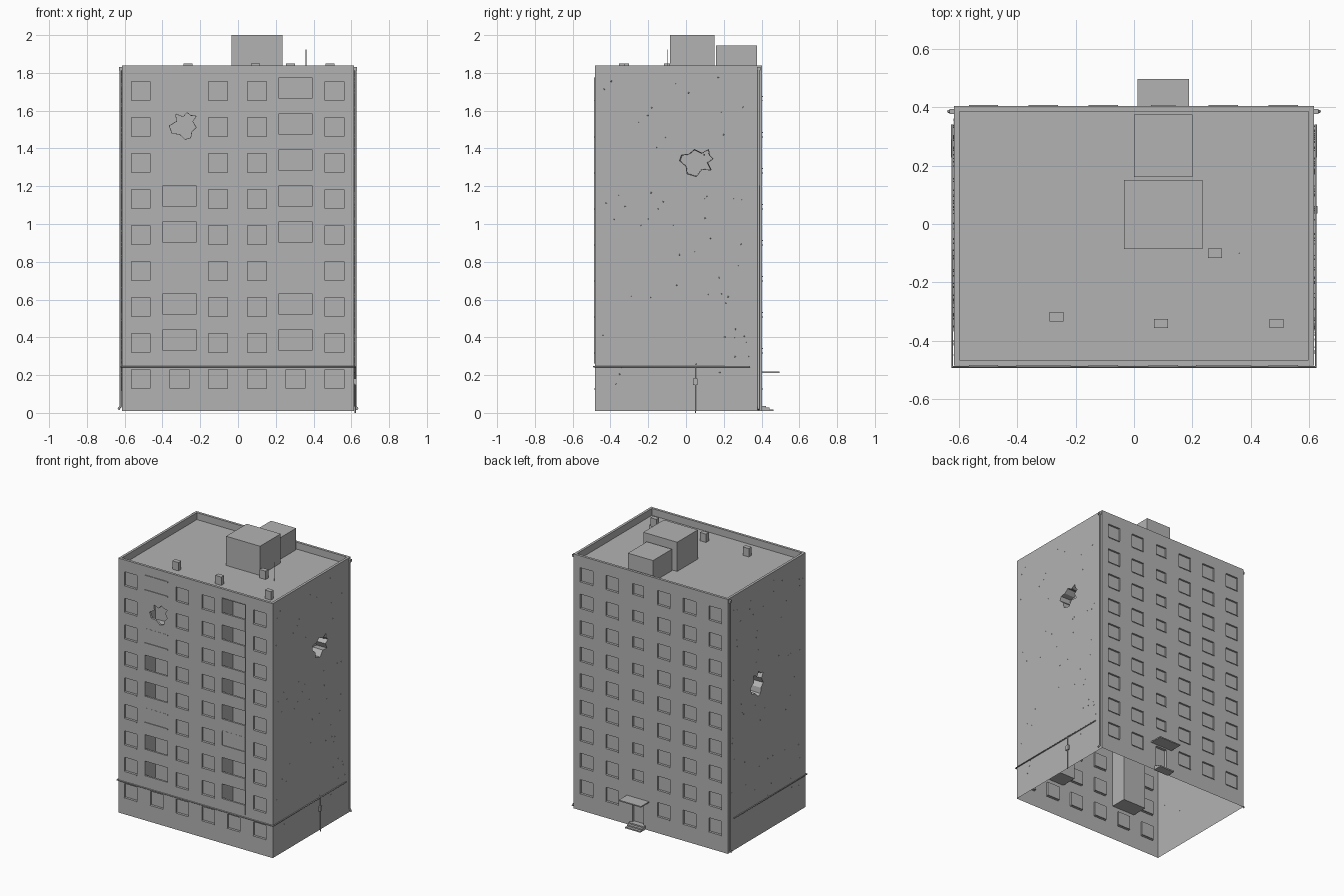
import bpy, bmesh, math, random
from mathutils import Matrix, Vector

if "Cube" in bpy.data.objects:
    bpy.data.objects.remove(bpy.data.objects["Cube"])

concrete = bpy.data.materials.new("concrete_grey")
concrete.use_nodes = True
GREY = (0.45, 0.45, 0.45, 1)
concrete.diffuse_color = GREY
concrete.node_tree.nodes["Principled BSDF"].inputs["Base Color"].default_value = GREY

LEFT, RIGHT, FRONT, BACK = -0.615, 0.615, -0.483, 0.403
BASE, TOP, ROOF = 0.01, 1.84, 1.79
COLUMNS = [-0.515, -0.31, -0.105, 0.1, 0.305, 0.51]
FLOORS = [0.37 + 0.1907 * i for i in range(8)]
LOGGIAS = {COLUMNS[1]: (2, 5, 6, 7), COLUMNS[4]: (2,)}  # glazed floors per column


def box(bm, x0, x1, y0, y1, z0, z1):
    size = Vector((x1 - x0, y1 - y0, z1 - z0))
    mid = Vector((x0 + x1, y0 + y1, z0 + z1)) / 2
    bmesh.ops.create_cube(bm, size=1, matrix=Matrix.Translation(mid) @ Matrix.Diagonal(size.to_4d()))


def finish(bm, name):
    mesh = bpy.data.meshes.new(name)
    bm.to_mesh(mesh)
    bm.free()
    mesh.materials.append(concrete)
    ob = bpy.data.objects.new(name, mesh)
    bpy.context.collection.objects.link(ob)
    return ob


def boxes(name, *items):
    bm = bmesh.new()
    for item in items:
        box(bm, *item)
    return finish(bm, name)


def cut(ob, bm):
    """Subtract the solids in bm from ob and apply the result."""
    bmesh.ops.recalc_face_normals(bm, faces=bm.faces[:])
    cutter = finish(bm, "cutter")
    mod = ob.modifiers.new("cut", 'BOOLEAN')
    mod.operation, mod.solver, mod.object = 'DIFFERENCE', 'EXACT', cutter
    bpy.context.view_layer.update()
    ob.data = bpy.data.meshes.new_from_object(ob.evaluated_get(bpy.context.evaluated_depsgraph_get()))
    ob.modifiers.clear()
    bpy.data.objects.remove(cutter)


JAGGED = [(-.09, .01), (-.08, .04), (-.04, .045), (-.01, .07), (.03, .05), (.065, .07), (.07, .04),
          (.09, .02), (.06, 0), (.08, -.04), (.03, -.035), (0, -.075), (-.05, -.06), (-.055, -.02)]


def crater(bm, place, depth):
    """Jagged prism; place maps the outline plane onto a wall."""
    face = bm.faces.new([bm.verts.new(place(u, v, -0.02)) for u, v in JAGGED])
    far = [bm.verts.new(place(u * 0.95, v * 0.95, depth)) for u, v in JAGGED]
    near = face.verts[:]
    bm.faces.new(far[::-1])
    for i in range(len(far)):
        j = (i + 1) % len(far)
        bm.faces.new((near[i], far[i], far[j], near[j]))


def pipe(name, points, radius):
    curve = bpy.data.curves.new(name, 'CURVE')
    curve.dimensions = '3D'
    curve.bevel_depth, curve.bevel_resolution, curve.use_fill_caps = radius, 1, True
    spline = curve.splines.new('POLY')
    spline.points.add(len(points) - 1)
    for p, co in zip(spline.points, points):
        p.co = (*co, 1)
    curve.materials.append(concrete)
    ob = bpy.data.objects.new(name, curve)
    bpy.context.collection.objects.link(ob)


# Building shell: recessed windows, roof well, loggia shafts and wall craters
shell = boxes("building_shell", (LEFT, RIGHT, FRONT, BACK, BASE, TOP))
cuts, sills = bmesh.new(), bmesh.new()
box(cuts, LEFT + .018, RIGHT - .018, FRONT + .018, BACK - .018, ROOF, TOP + .1)


def window(x, z, side, w=0.1, h=0.1):
    wall = FRONT if side < 0 else BACK
    y0, y1 = sorted((wall + side * .02, wall - side * .013))
    box(cuts, x - w / 2, x + w / 2, y0, y1, z - h / 2, z + h / 2)
    y0, y1 = sorted((wall + side * .004, wall - side * .005))
    box(sills, x - w / 2, x + w / 2, y0, y1, z - h / 2 - .005, z - h / 2)


for x in COLUMNS:
    window(x, 0.18, -1)
    if x == COLUMNS[3]:
        box(cuts, x - .045, x + .045, BACK - .02, BACK + .02, .037, .2)
    else:
        window(x, 0.18, 1)
    for z in FLOORS:
        if x == COLUMNS[3]:
            window(x, z + .01, 1, .085, .075)
        else:
            window(x, z, 1)
        if x not in LOGGIAS:
            window(x, z, -1)
    if x in LOGGIAS:
        box(cuts, x - .0925, x + .0925, FRONT - .02, FRONT + .12, .265, 1.775)
crater(cuts, lambda u, v, d: (RIGHT - d, u + .055, v + 1.325), .08)
crater(cuts, lambda u, v, d: (LEFT + d, .07 - v, u + 1.1), .08)
cut(shell, cuts)
finish(sills, "window_sills")

# The shell is open underneath
bm = bmesh.new()
bm.from_mesh(shell.data)
under = [f for f in bm.faces if all(v.co.z < BASE + .001 for v in f.verts)]
bmesh.ops.delete(bm, geom=under, context='FACES')
bm.to_mesh(shell.data)
bm.free()

# Loggia fronts with open or glazed bays, and their floor slabs
for x, glazed in LOGGIAS.items():
    x0, x1 = x - .0925, x + .0925
    panel = boxes("loggia_front", (x0, x1, FRONT - .004, FRONT + .01, .262, 1.776))
    openings, frames = bmesh.new(), bmesh.new()
    for i, z in enumerate(FLOORS):
        z0, z1 = z - .037, z + .068
        if i not in glazed:
            box(openings, x0 + .002, x1 - .002, FRONT - .03, FRONT + .03, z0, z1)
        elif i == 6:
            crater(openings, lambda u, v, d: (x + .02 + v, FRONT + d, z + .005 + u * .8), .03)
        else:
            box(openings, x0 + .002, x1 - .002, FRONT - .03, FRONT, z0, z1)
            for rail in (z0, z1):
                box(frames, x0, x1, FRONT - .005, FRONT + .002, rail - .003, rail + .003)
    cut(panel, openings)
    finish(frames, "glazing_rails")
    boxes("loggia_slabs", *[(x0, x1, FRONT + .01, FRONT + .12, z - .11, z - .1) for z in FLOORS])

# Rooftop rooms, vents and mast
boxes("lift_room", (-.035, .235, -.085, .15, ROOF, 2.0))
boxes("stair_room", (0, .2, .16, .375, ROOF, 1.945))
boxes("roof_vents", *[(x - .024, x + .024, y - .016, y + .016, ROOF, 1.85)
                      for x, y in ((-.265, -.317), (.092, -.34), (.487, -.34), (.277, -.1))])
pipe("roof_mast", [(.36, -.1, ROOF), (.36, -.1, 1.925)], .002)

# Entrance canopy, steps and door handle rail
boxes("entrance_canopy", (.012, .188, BACK - .005, .495, .21, .218))
boxes("entrance_steps", *[(.04, .16, BACK - .005, BACK + .02 * (4 - i), BASE, BASE + .009 * i)
                          for i in (1, 2, 3)])

# Service pipe around three sides, riser and meter box
pipe("service_pipe", [(LEFT - .006, .34, .245), (LEFT - .006, FRONT - .006, .245),
                      (RIGHT + .006, FRONT - .006, .245), (RIGHT + .006, .34, .245)], .004)
pipe("service_riser", [(RIGHT + .006, .05, .0), (RIGHT + .006, .05, .245)], .003)
boxes("meter_box", (RIGHT, RIGHT + .012, .036, .062, .148, .182))

# Downpipes with a kicked-out foot and a hopper
for side in (-1, 1):
    x = side * (RIGHT + .006)
    pipe("downpipe", [(x, .385, 1.825), (x, .385, .035), (x + side * .013, .385, .018)], .006)
    boxes("downpipe_hopper", (x - .009, x + .009, .376, .394, 1.812, 1.83))

# Small chips scattered over the side walls
random.seed(4)
chips = bmesh.new()
for side in (-1, 1):
    for _ in range(60):
        spot = Matrix.Translation((side * RIGHT, random.uniform(-.45, .36), random.uniform(.1, 1.8)))
        turn = Matrix.Rotation(side * math.pi / 2, 4, 'Y')
        r = random.uniform(.003, .006)
        bmesh.ops.create_cone(chips, cap_ends=True, segments=5, radius1=r, radius2=r * .5,
                              depth=.004, matrix=spot @ turn)
finish(chips, "wall_chips")
